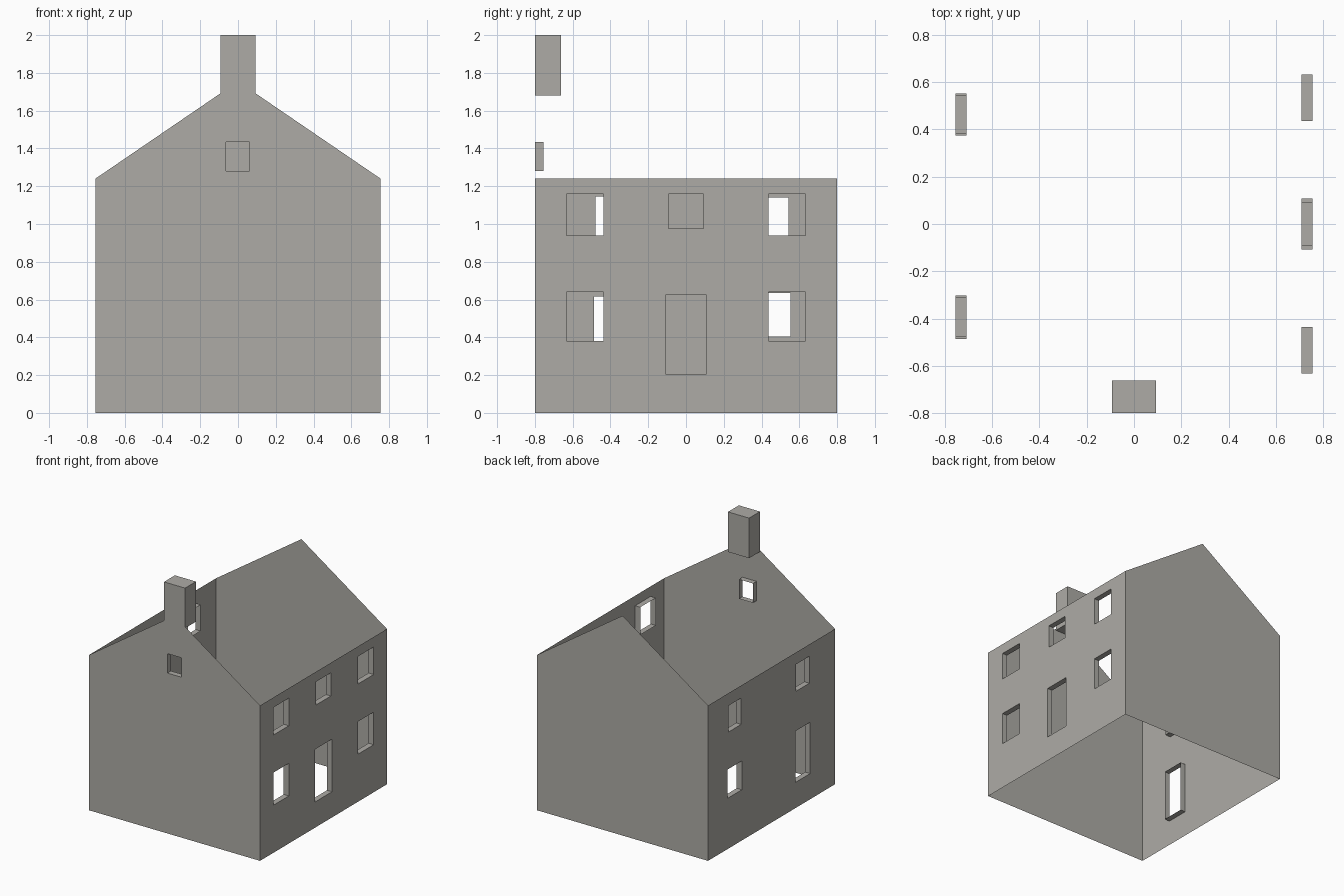
import bpy, bmesh
from mathutils import Vector

cube = bpy.data.objects.get("Cube")
if cube:
    bpy.data.objects.remove(cube, do_unlink=True)

HALF_W, HALF_D = 0.755, 0.8      # half width (x) and half depth (y)
EAVES, RIDGE, TOP = 1.24, 1.755, 2.0
REVEAL = 0.045                   # depth of the opening linings
CHIM_W, CHIM_BACK, CHIM_BASE = 0.093, -0.663, 1.68
SHOULDER = RIDGE - (RIDGE - EAVES) * CHIM_W / HALF_W

stone = bpy.data.materials.new("warm_grey")
stone.use_nodes = True
colour = (0.42, 0.41, 0.38, 1.0)
stone.diffuse_color = colour
stone.node_tree.nodes["Principled BSDF"].inputs["Base Color"].default_value = colour


def finish(bm, name):
    mesh = bpy.data.meshes.new(name)
    bm.to_mesh(mesh)
    bm.free()
    mesh.materials.append(stone)
    obj = bpy.data.objects.new(name, mesh)
    bpy.context.collection.objects.link(obj)


def wall(name, outward, offset, outline, openings=()):
    """Thin wall sheet with rectangular openings lined towards the inside."""
    n = Vector(outward)

    def place(u, z):
        base = Vector((0, u, z)) if n.x else Vector((u, 0, z))
        return base + n * offset

    bm = bmesh.new()

    def loop(points):
        vs = [bm.verts.new(place(*p)) for p in points]
        return vs, [bm.edges.new((a, b)) for a, b in zip(vs, vs[1:] + vs[:1])]

    edges = loop(outline)[1]
    holes = []
    for u0, u1, z0, z1 in openings:
        vs, es = loop([(u0, z0), (u1, z0), (u1, z1), (u0, z1)])
        holes.append(vs)
        edges += es
    bmesh.ops.triangle_fill(bm, edges=edges, use_beauty=True, normal=n)
    bm.normal_update()
    for f in bm.faces:
        if f.normal.dot(n) < 0:
            f.normal_flip()

    # Linings, facing the middle of each opening
    for vs in holes:
        centre = sum((v.co for v in vs), Vector()) / 4
        inner = [bm.verts.new(v.co - n * REVEAL) for v in vs]
        for i in range(4):
            j = (i + 1) % 4
            f = bm.faces.new((vs[i], vs[j], inner[j], inner[i]))
            f.normal_update()
            if f.normal.dot(centre - f.calc_center_median()) < 0:
                f.normal_flip()
    finish(bm, name)


# Side walls
side = [(-HALF_D, 0), (HALF_D, 0), (HALF_D, EAVES), (-HALF_D, EAVES)]
left_openings = [(-0.108, 0.108, 0.205, 0.625), (-0.093, 0.093, 0.975, 1.16)]
for u0, u1 in ((-0.633, -0.437), (0.437, 0.633)):
    left_openings += [(u0, u1, 0.38, 0.64), (u0, u1, 0.94, 1.16)]
wall("left_wall", (1, 0, 0), HALF_W, side, left_openings)

right_openings = [
    (-0.487, -0.303, 0.205, 0.615),   # door
    (-0.478, -0.31, 0.93, 1.145),
    (0.375, 0.553, 0.405, 0.635),
    (0.383, 0.543, 0.93, 1.14),
]
wall("right_wall", (-1, 0, 0), HALF_W, side, right_openings)

# Gable walls; the front one rises into the face of the chimney
base = [(-HALF_W, EAVES), (-HALF_W, 0), (HALF_W, 0), (HALF_W, EAVES)]
wall("back_gable_wall", (0, 1, 0), HALF_D, base + [(0, RIDGE)])
wall("front_gable_wall", (0, -1, 0), HALF_D,
     base + [(CHIM_W, SHOULDER), (CHIM_W, TOP), (-CHIM_W, TOP), (-CHIM_W, SHOULDER)],
     [(-0.063, 0.06, 1.28, 1.435)])

# Chimney stack behind the front gable
bm = bmesh.new()
bmesh.ops.create_cube(bm, size=1)
for v in bm.verts:
    v.co = (CHIM_W if v.co.x > 0 else -CHIM_W,
            CHIM_BACK if v.co.y > 0 else -HALF_D,
            TOP if v.co.z > 0 else CHIM_BASE)
bm.normal_update()
front = [f for f in bm.faces if f.normal.y < -0.9]
bmesh.ops.delete(bm, geom=front, context='FACES')
finish(bm, "chimney")
